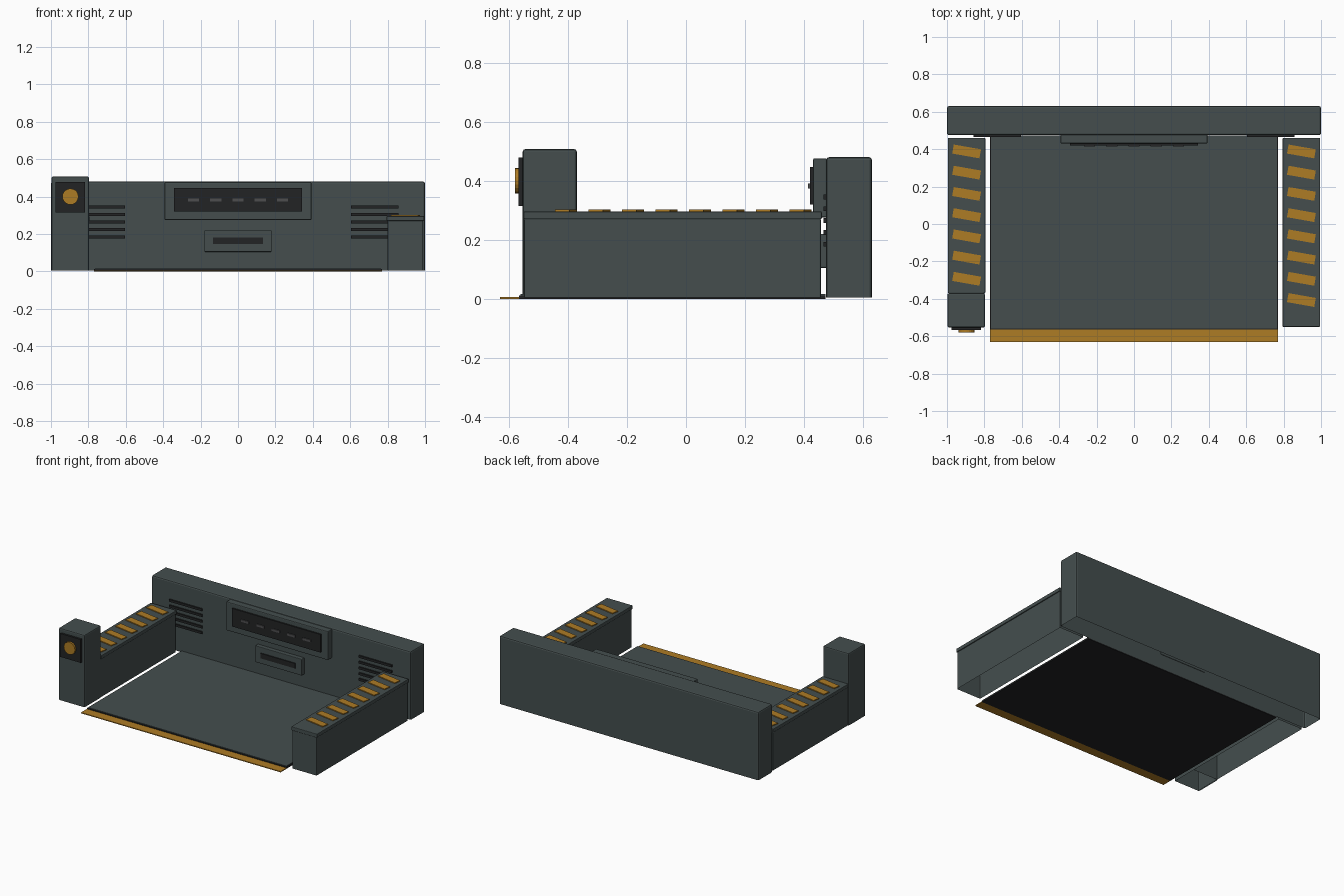
import bpy, bmesh, math
from mathutils import Matrix

if "Cube" in bpy.data.objects:
    bpy.data.objects.remove(bpy.data.objects["Cube"])


def material(name, rgb):
    m = bpy.data.materials.new(name)
    m.diffuse_color = (*rgb, 1)
    m.use_nodes = True
    m.node_tree.nodes["Principled BSDF"].inputs["Base Color"].default_value = m.diffuse_color
    return m


GREY = material("slate grey", (0.058, 0.076, 0.076))
DARK = material("near black", (0.016, 0.017, 0.018))
AMBER = material("amber", (0.42, 0.20, 0.018))
LAMP = material("dull grey", (0.075, 0.075, 0.078))


def finish(name, bm, mat):
    me = bpy.data.meshes.new(name)
    bm.normal_update()
    bm.to_mesh(me)
    bm.free()
    me.materials.append(mat)
    ob = bpy.data.objects.new(name, me)
    bpy.context.collection.objects.link(ob)
    return ob


def box(name, x, y, z, mat, bevel=0.0, open_bottom=False, turn=0.0):
    """Box from (min, max) pairs; optional bevel, missing bottom, turn about z."""
    bm = bmesh.new()
    bmesh.ops.create_cube(bm, size=1)
    size = [b - a for a, b in (x, y, z)]
    mid = [(a + b) / 2 for a, b in (x, y, z)]
    bm.transform(Matrix.Translation(mid) @ Matrix.Rotation(turn, 4, 'Z')
                 @ Matrix.Diagonal((*size, 1)))
    if open_bottom:
        low = min(bm.faces, key=lambda f: f.calc_center_median().z)
        bmesh.ops.delete(bm, geom=[low], context='FACES_ONLY')
    if bevel:
        edges = [e for e in bm.edges if not e.is_boundary]
        bmesh.ops.bevel(bm, geom=edges, offset=bevel, segments=2,
                        profile=0.5, affect='EDGES')
    return finish(name, bm, mat)


# Back wall
box("back_wall", (-1, 1), (0.475, 0.63), (0.005, 0.48), GREY, 0.01, True)

# Floor: dark base, grey deck, amber front strip
box("floor_base", (-0.77, 0.77), (-0.565, 0.472), (0, 0.012), DARK)
box("floor_deck", (-0.765, 0.765), (-0.56, 0.472), (0.012, 0.016), GREY)
box("front_strip", (-0.77, 0.77), (-0.63, -0.565), (0, 0.006), AMBER)

# Side walls with caps and slanted stripes
for side, s in (("left", -1), ("right", 1)):
    front = -0.37 if s < 0 else -0.55
    x = sorted((s * 0.80, s * 0.99))
    xc = sorted((s * 0.795, s * 0.995))
    box(side + "_wall", x, (-0.548, 0.457), (0.005, 0.272), GREY, 0.005, True)
    box(side + "_wall_cap", xc, (front, 0.46), (0.27, 0.296), GREY, 0.004)
    for i in range(7 if s < 0 else 8):
        y = 0.388 - i * 0.1135
        cx = s * 0.895
        box(f"{side}_stripe_{i}", (cx - 0.074, cx + 0.074),
            (y - 0.0245, y + 0.0245), (0.295, 0.302), AMBER,
            turn=math.radians(-10))

# Front left tower with lamp
box("tower", (-0.997, -0.797), (-0.553, -0.37), (0.005, 0.507), GREY, 0.008, True)
box("lamp_plate", (-0.975, -0.817), (-0.567, -0.55), (0.315, 0.478), DARK)
bm = bmesh.new()
bmesh.ops.create_cone(bm, cap_ends=True, segments=20, radius1=0.043,
                      radius2=0.043, depth=0.014)
bm.transform(Matrix.Translation((-0.896, -0.573, 0.4))
             @ Matrix.Rotation(math.pi / 2, 4, 'X'))
finish("lamp_disc", bm, AMBER)

# Display panel on the back wall
box("display_frame", (-0.393, 0.393), (0.43, 0.478), (0.275, 0.476), GREY, 0.006)
box("display_screen", (-0.342, 0.342), (0.42, 0.432), (0.32, 0.446), DARK)
for i in range(5):
    x = (i - 2) * 0.119
    box(f"display_dash_{i}", (x - 0.03, x + 0.03), (0.414, 0.421),
        (0.374, 0.39), LAMP)

# Small slot panel below it
box("slot_frame", (-0.18, 0.18), (0.445, 0.478), (0.105, 0.22), GREY, 0.004)
box("slot", (-0.133, 0.133), (0.438, 0.446), (0.146, 0.181), DARK)

# Vents on both sides
for s in (-1, 1):
    for i in range(5):
        z = 0.345 - i * 0.04
        x = sorted((s * 0.605, s * 0.858))
        box(f"vent_{'left' if s < 0 else 'right'}_{i}", x, (0.466, 0.476),
            (z - 0.008, z + 0.008), DARK)
